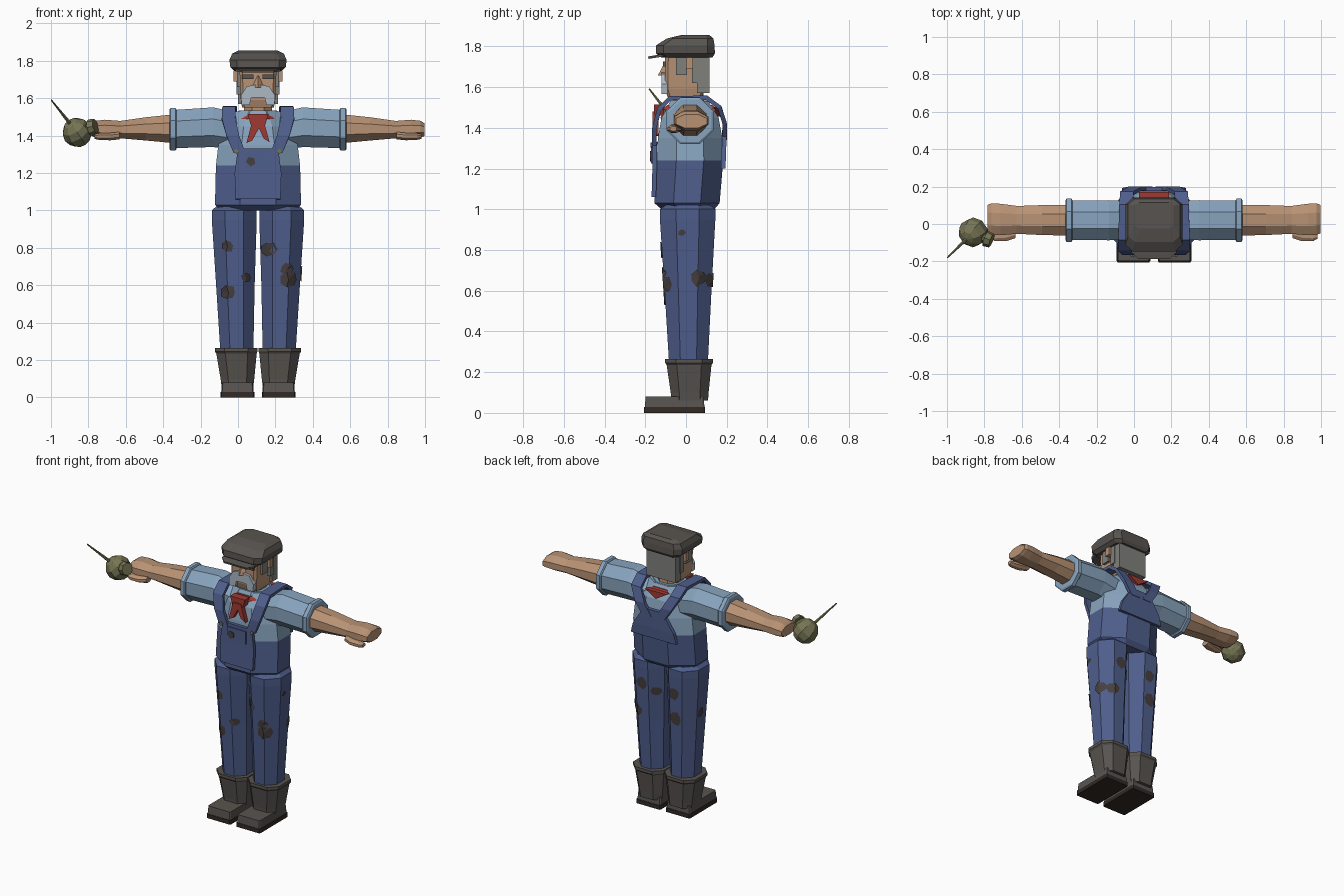
import bpy, bmesh, math, random
from mathutils import Vector
from mathutils.bvhtree import BVHTree

if "Cube" in bpy.data.objects:
    bpy.data.objects.remove(bpy.data.objects["Cube"])
random.seed(4)
CX = 0.107  # body centre line


def material(name, *srgb):
    lin = [((c / 255 + 0.055) / 1.055) ** 2.4 for c in srgb] + [1]
    m = bpy.data.materials.new(name)
    m.use_nodes = True
    m.diffuse_color = lin
    m.node_tree.nodes["Principled BSDF"].inputs["Base Color"].default_value = lin
    return m


SHIRT = material("shirt blue", 136, 164, 190)
DENIM = material("denim blue", 79, 94, 140)
SKIN = material("skin", 184, 146, 116)
FELT = material("dark grey felt and leather", 88, 84, 80)
RED = material("scarf red", 160, 58, 50)
HAIR = material("hair grey", 128, 128, 124)
WHISKER = material("moustache pale grey", 172, 184, 196)
BRASS = material("oil can olive", 118, 117, 84)
SOLE = material("sole dark brown", 50, 42, 38)
PATCH = material("worn patch brown", 70, 63, 62)


def finish(name, bm, *mats):
    bmesh.ops.recalc_face_normals(bm, faces=bm.faces)
    me = bpy.data.meshes.new(name)
    bm.to_mesh(me)
    bm.free()
    ob = bpy.data.objects.new(name, me)
    bpy.context.collection.objects.link(ob)
    for m in mats:
        me.materials.append(m)
    return ob


def loft(name, sections, mat, axis="z", side=1, chamfer=0.586, extra=()):
    """Eight-sided tube; sections are (position, centre u, centre v, half u, half v)."""
    bm = bmesh.new()
    k = 1 - chamfer
    shape = [(1, -k), (1, k), (k, 1), (-k, 1), (-1, k), (-1, -k), (-k, -1), (k, -1)]
    rings = []
    for t, u, v, ru, rv in sections:
        ring = []
        for a, b in shape:
            p, q = u + a * ru, v + b * rv
            co = (CX + side * p, q, t) if axis == "z" else (CX + side * t, p, q)
            ring.append(bm.verts.new(co))
        rings.append(ring)
    for r0, r1 in zip(rings, rings[1:]):
        for i in range(8):
            bm.faces.new((r0[i - 1], r0[i], r1[i], r1[i - 1]))
    bm.faces.new(rings[0])
    bm.faces.new(rings[-1])
    return finish(name, bm, mat, *extra)


def box(name, x, y, z, mat):
    """Box from (low, high) pairs; x is measured from the body centre line."""
    bm = bmesh.new()
    for v in bmesh.ops.create_cube(bm, size=1)["verts"]:
        v.co = [o + r[0] + (c + 0.5) * (r[1] - r[0]) for o, c, r in zip((CX, 0, 0), v.co, (x, y, z))]
    return finish(name, bm, mat)


def plate(name, outline, y, depth, mat):
    """Outline in x and z, extruded along y."""
    bm = bmesh.new()
    f = bm.faces.new([bm.verts.new((CX + x, y, z)) for x, z in outline])
    new = bmesh.ops.extrude_face_region(bm, geom=[f])["geom"]
    bmesh.ops.translate(bm, vec=(0, depth, 0), verts=[v for v in new if isinstance(v, bmesh.types.BMVert)])
    return finish(name, bm, mat)


def ribbon(name, rows, mat, side=1, thickness=0.022):
    """Cloth strip; rows are (x, half width, y, z)."""
    bm = bmesh.new()
    pairs = [[bm.verts.new((CX + side * (x + d * w), y, z)) for d in (-1, 1)] for x, w, y, z in rows]
    for (a, b), (c, d) in zip(pairs, pairs[1:]):
        bm.faces.new((a, b, d, c))
    ob = finish(name, bm, mat)
    mod = ob.modifiers.new("thickness", "SOLIDIFY")
    mod.thickness, mod.offset = thickness, 0
    return ob


def tube(name, a, b, r1, r2, mat, sides=8):
    a, b = Vector(a), Vector(b)
    bm = bmesh.new()
    bmesh.ops.create_cone(bm, cap_ends=True, segments=sides, radius1=r1, radius2=r2, depth=(b - a).length)
    ob = finish(name, bm, mat)
    ob.location = (a + b) / 2
    ob.rotation_euler = (b - a).to_track_quat("Z", "Y").to_euler()
    return ob


# Torso: shirt above, denim below the waist line
torso = loft("torso", [(1.0, 0, .01, .2, .13), (1.03, 0, .005, .23, .16), (1.24, 0, .02, .225, .163),
                       (1.35, 0, .02, .212, .158), (1.45, 0, .02, .185, .14), (1.53, 0, .02, .125, .09)],
             SHIRT, extra=(DENIM,))
for p in torso.data.polygons:
    p.material_index = int(p.center.z < 1.24)

# Overall panels
ribbon("front_bib", [(0, .12, -.158, 1.06), (0, .125, -.154, 1.2), (0, .108, -.152, 1.33)], DENIM)
plate("bib_pocket", [(-.07, 1.225), (.07, 1.225), (.07, 1.31), (-.07, 1.31)], -.171, .009, DENIM)
plate("pocket_patch", [(-.065, 1.26), (-.04, 1.235), (-.015, 1.25), (-.02, 1.28), (-.05, 1.285)], -.176, .006, PATCH)
ribbon("back_panel", [(0, .17, .182, 1.2), (0, .15, .186, 1.27), (0, .07, .188, 1.39)], DENIM)

# Paired parts
legs = []
for side, tag in ((1, "left"), (-1, "right")):
    ribbon(tag + "_strap", [(.1, .032, -.156, 1.31), (.135, .034, -.155, 1.4), (.158, .036, -.132, 1.49),
                            (.155, .036, -.08, 1.545), (.15, .036, .1, 1.548), (.145, .036, .165, 1.5),
                            (.1, .036, .19, 1.42), (.045, .036, .19, 1.34)], DENIM, side)
    tube(tag + "_button", (CX + side * .115, -.165, 1.315), (CX + side * .115, -.174, 1.315), .013, .013, BRASS, 6)
    legs.append(loft(tag + "_leg", [(.24, .113, .012, .088, .095), (.6, .121, .01, .103, .115),
                                    (.95, .127, .008, .12, .136), (1.0, .127, .008, .12, .136),
                                    (1.02, .125, .01, .1, .11)], DENIM, side=side))
    loft(tag + "_boot_shaft", [(.06, .11, .018, .085, .09), (.1, .11, .018, .09, .093), (.235, .115, .015, .108, .11),
                               (.245, .117, .015, .114, .117), (.265, .117, .015, .114, .117)], FELT, side=side, chamfer=.45)
    loft(tag + "_foot", [(.025, .11, -.056, .087, .147), (.08, .11, -.056, .083, .142)], FELT, side=side, chamfer=.06)
    loft(tag + "_sole", [(0, .11, -.056, .09, .15), (.028, .11, -.056, .09, .15)], SOLE, side=side, chamfer=.06)

    arm = dict(axis="x", side=side)
    loft(tag + "_sleeve", [(.1, .02, 1.42, .1, .1), (.24, .02, 1.445, .107, .106), (.45, .02, 1.435, .105, .102)], SHIRT, **arm)
    loft(tag + "_cuff", [(.436, .02, 1.434, .108, .106), (.442, .02, 1.434, .115, .114),
                         (.468, .02, 1.434, .115, .114), (.474, .02, 1.434, .105, .104)], SHIRT, **arm)
    loft(tag + "_forearm", [(.44, .02, 1.437, .082, .078), (.6, .021, 1.436, .08, .062),
                            (.74, .022, 1.432, .074, .046)], SKIN, **arm)
    loft(tag + "_hand", [(.73, .022, 1.432, .074, .046), (.82, .024, 1.435, .084, .05),
                         (.87, .026, 1.435, .084, .044), (.89, .026, 1.432, .076, .034)], SKIN, **arm)
    loft(tag + "_thumb", [(.74, -.045, 1.4, .03, .02), (.79, -.06, 1.395, .032, .02),
                          (.85, -.066, 1.395, .026, .018), (.875, -.062, 1.395, .016, .012)], SKIN, **arm)

    # Face and hair pieces on each side of the head
    box(tag + "_ear", sorted((side * .09, side * .13)), (0, .035), (1.69, 1.745), SKIN)
    box(tag + "_sideburn", sorted((side * .085, side * .112)), (-.05, .005), (1.66, 1.77), HAIR)
    box(tag + "_side_hair", sorted((side * .085, side * .114)), (.03, .07), (1.62, 1.77), HAIR)
    box(tag + "_eyebrow", sorted((side * .025, side * .085)), (-.112, -.1), (1.702, 1.726), FELT)

# Worn patches laid on the trouser legs: (x or y, z, size, facing)
surfaces = [BVHTree.FromPolygons([v.co for v in o.data.vertices], [p.vertices for p in o.data.polygons]) for o in legs]
spots = [(-.056, .81, .035, "front"), (.165, .79, .045, "front"), (-.05, .56, .04, "front"), (.04, .64, .025, "front"),
         (.26, .69, .035, "front"), (.27, .63, .045, "front"), (-.02, .885, .02, "left"), (.06, .665, .042, "left"),
         (.23, .85, .045, "back"), (.15, .8, .03, "back"), (-.01, .84, .045, "back"), (-.02, .67, .045, "back"),
         (.27, .65, .04, "back"), (.03, .7, .035, "right")]
facing = {"front": Vector((0, -1, 0)), "back": Vector((0, 1, 0)), "left": Vector((1, 0, 0)), "right": Vector((-1, 0, 0))}
bm = bmesh.new()
for a, z, size, face in spots:
    d = facing[face]

    def project(u, w):
        start = (Vector((0, u, w)) if d.x else Vector((u, 0, w))) + d * 2
        hits = [h for h in (s.ray_cast(start, -d) for s in surfaces) if h[0]]
        h = min(hits, key=lambda hit: hit[3], default=None)
        return h[0] + h[1] * .006 if h else None

    rim = []
    for i in range(7):
        ang, r = math.tau * i / 7, size * random.uniform(.75, 1.1)
        rim.append(project(a + r * math.cos(ang), z + r * math.sin(ang)))
    rim = [bm.verts.new(p) for p in rim if p]
    centre = bm.verts.new(project(a, z))
    for i in range(len(rim)):
        bm.faces.new((centre, rim[i - 1], rim[i]))
finish("worn_patches", bm, PATCH)

# Neck, collar and scarf
loft("neck", [(1.48, 0, .015, .075, .075), (1.58, 0, .01, .075, .075)], SKIN)
loft("collar", [(1.505, 0, .015, .12, .105), (1.535, 0, .015, .1, .09)], SHIRT)
loft("scarf_band", [(1.49, 0, .018, .125, .135), (1.512, 0, .018, .11, .11)], RED)
plate("scarf_knot", [(-.055, 1.515), (-.04, 1.46), (.04, 1.46), (.055, 1.515)], -.158, .05, RED)
plate("scarf_tails", [(-.03, 1.48), (.03, 1.48), (.062, 1.365), (.03, 1.385), (.005, 1.44),
                      (-.03, 1.375), (-.062, 1.36)], -.165, .03, RED)
plate("scarf_back", [(-.08, 1.505), (0, 1.455), (.08, 1.505)], .14, .03, RED)

# Head
loft("head", [(1.55, 0, -.005, .085, .085), (1.59, 0, -.005, .092, .098), (1.78, 0, 0, .1, .102)], SKIN, chamfer=.15)
box("back_hair", (-.108, .108), (.055, .115), (1.57, 1.77), HAIR)
plate("moustache", [(-.06, 1.663), (-.02, 1.672), (.02, 1.672), (.06, 1.663), (.092, 1.615), (.088, 1.565),
                    (.045, 1.565), (.035, 1.605), (-.035, 1.605), (-.045, 1.565), (-.088, 1.565), (-.092, 1.615)],
      -.12, .03, WHISKER)
tube("nose", (CX, -.1, 1.72), (CX, -.105, 1.655), .005, .033, SKIN, 4)

# Flat cap
loft("cap_crown", [(1.745, 0, .005, .125, .125), (1.765, 0, -.003, .148, .145), (1.805, 0, -.003, .153, .143),
                   (1.838, 0, .02, .138, .115), (1.855, 0, .045, .105, .07)], FELT, chamfer=.25)
ribbon("cap_brim", [(0, .125, -.1, 1.757), (0, .12, -.15, 1.75), (0, .085, -.185, 1.744)], FELT, thickness=.012)

# Oil can held in the right hand
bm = bmesh.new()
bmesh.ops.create_uvsphere(bm, u_segments=8, v_segments=6, radius=.08)
can = finish("oil_can_body", bm, BRASS)
can.location = (-.86, -.045, 1.417)
can.rotation_euler = (.5, -.6, 0)
tube("oil_can_neck", (-.83, -.06, 1.43), (-.79, -.078, 1.445), .03, .025, BRASS)
tube("oil_can_base", (-.792, -.076, 1.443), (-.762, -.088, 1.45), .045, .04, BRASS)
tube("oil_can_spout", (-.89, -.075, 1.455), (-.998, -.18, 1.59), .011, .004, BRASS, 6)
